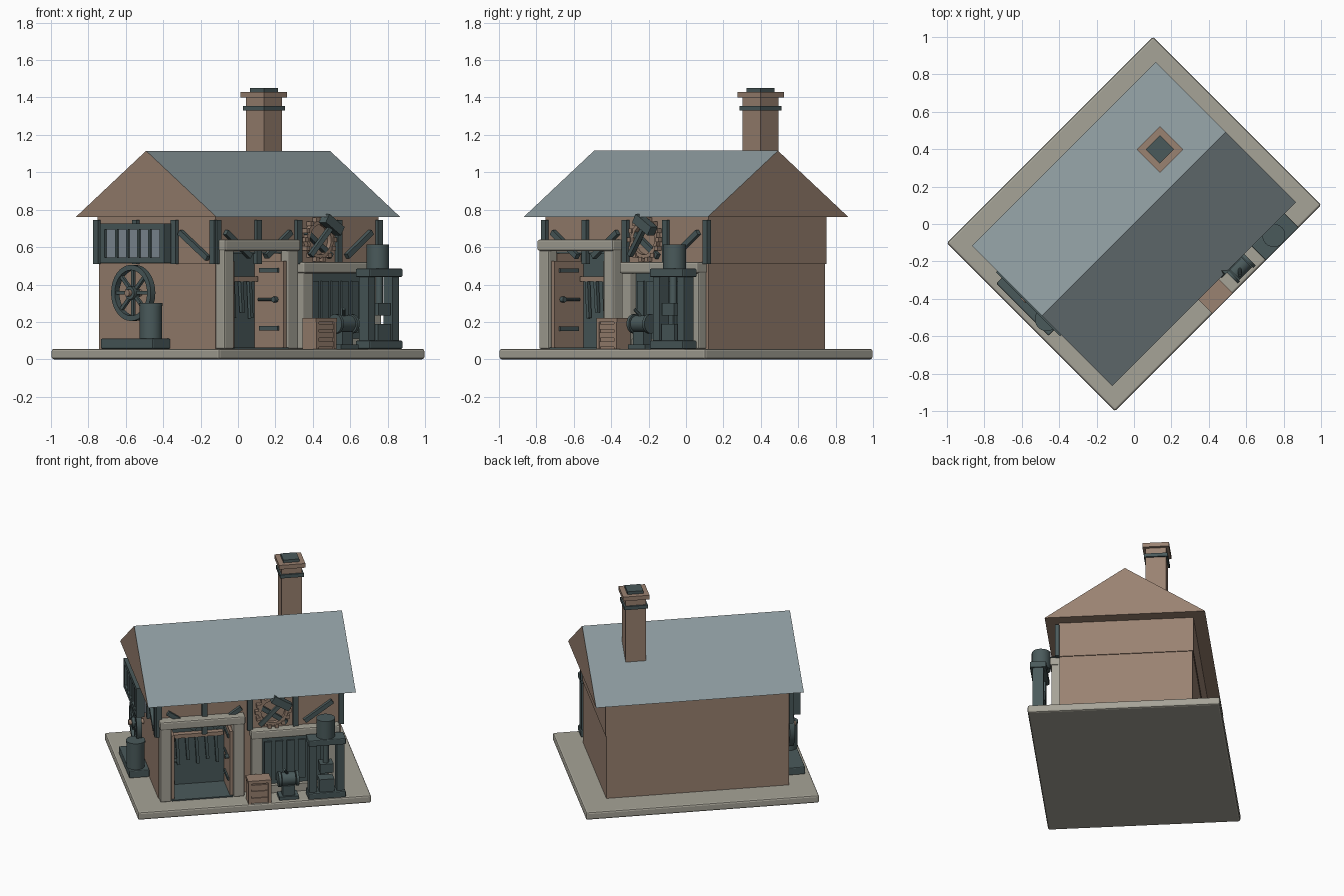
import bpy, bmesh, math
from mathutils import Matrix, Vector

cube = bpy.data.objects.get("Cube")
if cube:
    bpy.data.objects.remove(cube, do_unlink=True)

TURN = Matrix.Rotation(math.radians(45), 4, 'Z')  # building sits diagonally


def material(name, r, g, b):
    lin = [((c / 255 + 0.055) / 1.055) ** 2.4 for c in (r, g, b)] + [1]
    m = bpy.data.materials.new(name)
    m.use_nodes = True
    m.diffuse_color = lin
    m.node_tree.nodes["Principled BSDF"].inputs["Base Color"].default_value = lin
    return m


BROWN = material("warm_brown", 154, 130, 113)
ROOF = material("slate_blue", 139, 153, 157)
STONE = material("pale_stone", 166, 163, 151)
DARK = material("dark_iron", 74, 90, 91)
GLASS = material("grey_glass", 128, 141, 150)


def finish(name, bm, mats, smooth=False):
    bmesh.ops.recalc_face_normals(bm, faces=bm.faces)
    bm.transform(TURN)
    mesh = bpy.data.meshes.new(name)
    bm.to_mesh(mesh)
    bm.free()
    for m in mats:
        mesh.materials.append(m)
    ob = bpy.data.objects.new(name, mesh)
    bpy.context.scene.collection.objects.link(ob)
    if smooth:
        bpy.ops.object.select_all(action='DESELECT')
        ob.select_set(True)
        bpy.context.view_layer.objects.active = ob
        bpy.ops.object.shade_smooth_by_angle()
    return ob


def cuboid(name, size, matrix, mat, bevel=0):
    bm = bmesh.new()
    bmesh.ops.create_cube(bm, size=1, matrix=Matrix.Diagonal((*size, 1)))
    if bevel:
        bmesh.ops.bevel(bm, geom=bm.edges[:], offset=bevel, segments=2,
                        profile=0.5, affect='EDGES')
    bm.transform(matrix)
    return finish(name, bm, [mat])


def box(name, x, y, z, mat, bevel=0):
    mid = [sum(r) / 2 for r in (x, y, z)]
    return cuboid(name, [r[1] - r[0] for r in (x, y, z)],
                  Matrix.Translation(mid), mat, bevel)


def along(p, q):
    p, q = Vector(p), Vector(q)
    rot = (q - p).to_track_quat('Z', 'Y').to_matrix().to_4x4()
    return Matrix.Translation((p + q) / 2) @ rot, (q - p).length


def bar(name, p, q, w, mat):
    m, length = along(p, q)
    return cuboid(name, (w, w, length), m, mat)


def rod(name, p, q, r, mat, sides=20):
    m, length = along(p, q)
    bm = bmesh.new()
    bmesh.ops.create_cone(bm, cap_ends=True, segments=sides, radius1=r,
                          radius2=r, depth=length, matrix=m)
    return finish(name, bm, [mat], True)


def ring(name, p, q, r_out, r_in, mat, sides=32):
    m, length = along(p, q)
    bm = bmesh.new()
    loop = [(r_out, -.5), (r_out, .5), (r_in, .5), (r_in, -.5)]
    rows = [[bm.verts.new(m @ Vector((r * math.cos(a), r * math.sin(a), h * length)))
             for r, h in loop]
            for a in (math.tau * i / sides for i in range(sides))]
    for i in range(sides):
        a, b = rows[i - 1], rows[i]
        for k in range(4):
            bm.faces.new((a[k - 1], a[k], b[k], b[k - 1]))
    return finish(name, bm, [mat], True)


# ground slab
box("base_slab", (-.78, .78), (-.636, .636), (0, .056), STONE, .012)

# walls, in two storeys, leaving a doorway recess
for name, e, z in (("lower", 0, (.05, .51)), ("upper", .006, (.51, .765))):
    a, b = .61 + e, .44 + e
    box(name + "_wall", (-a, a), (-.25, b), z, BROWN)
    box(name + "_wall_right", (-.12, a), (-b, -.25), z, BROWN)
    box(name + "_wall_left", (-a, -.53), (-b, -.25), z, BROWN)
box("wall_over_door", (-.53, -.12), (-.446, -.25), (.575, .765), BROWN)

# roof: slate slopes, brown gables and underside
bm = bmesh.new()
ends = [[bm.verts.new((x, y, z)) for y, z in ((-.53, .762), (.53, .762), (0, 1.115))]
        for x in (-.695, .695)]
for end in ends:
    bm.faces.new(end)
for k in range(3):
    bm.faces.new((ends[0][k - 1], ends[0][k], ends[1][k], ends[1][k - 1]))
bm.normal_update()
for f in bm.faces:
    f.material_index = int(abs(f.normal.y) > .3)
finish("roof", bm, [BROWN, ROOF])

# chimney, stacked square sections
for name, h, z0, z1, mat in (("shaft", .068, .85, 1.4, BROWN), ("band", .079, 1.33, 1.355, DARK),
                             ("cap", .088, 1.4, 1.43, BROWN), ("flue", .053, 1.43, 1.45, DARK)):
    box("chimney_" + name, (.38 - h, .38 + h), (.184 - h, .184 + h), (z0, z1), mat)

# timber framing on the front and one gable
TOP, LOW = .745, .51
for i in range(5):
    x = -.61 + .305 * i
    box("front_post", (x - .018, x + .018), (-.468, -.44), (LOW, TOP), DARK)
    if i < 4:
        za, zb = (.68, .55) if i % 2 == 0 else (.55, .68)
        bar("front_brace", (x + .06, -.455, za), (x + .245, -.455, zb), .03, DARK)
for i in range(4):
    y = -.44 + .2933 * i
    box("gable_post", (-.638, -.61), (y - .018, y + .018), (LOW, TOP), DARK)
bar("gable_brace", (-.625, -.19, .68), (-.625, -.4, .54), .03, DARK)


# stone surrounds
def surround(name, x0, x1, top, v):
    w = .073
    for a in (x0, x1 - w):
        box(name + "_jamb", (a, a + w), (v, -.42), (.055, top - .02), STONE, .008)
    box(name + "_lintel", (x0 - .005, x1 + .005), (v - .01, -.42), (top - .06, top),
        STONE, .01)


surround("door", -.607, -.045, .64, -.505)
surround("forge", .005, .59, .52, -.495)

# doorway interior
box("recess_back", (-.53, -.12), (-.262, -.25), (.055, .575), DARK)
box("recess_floor", (-.53, -.12), (-.5, -.25), (.055, .064), DARK)
box("recess_ceiling", (-.53, -.12), (-.45, -.25), (.566, .576), DARK)
box("tool_rail", (-.5, -.15), (-.3, -.262), (.415, .442), BROWN)
for i in range(5):
    x = -.46 + .065 * i
    bar("hanging_tool", (x, -.285, .42), (x + .012, -.285, .22 + .03 * (i % 2)), .02, DARK)

# doors folded open against the sides of the recess
for x, s in ((-.53, 1), (-.12, -1)):
    box("door_leaf", sorted((x, x + s * .02)), (-.485, -.265), (.064, .525), BROWN)
    f = x + s * .024
    for z in (.165, .475):
        box("hinge_strap", sorted((x + s * .018, x + s * .03)), (-.45, -.31), (z - .012, z + .012), DARK)
    rod("door_bolt", (f, -.43, .32), (f, -.3, .32), .008, DARK, 10)
    rod("door_knob", (x, -.43, .32), (x + s * .045, -.43, .32), .015, DARK, 12)

# forge panel with upright planks
box("forge_panel", (.075, .52), (-.455, -.44), (.056, .465), DARK)
for i in range(6):
    x = .12 + .075 * i
    box("forge_plank", (x - .025, x + .025), (-.467, -.45), (.14, .42), DARK)
box("forge_sill", (.075, .52), (-.485, -.45), (.056, .11), STONE)

# power press
cx, cy = .485, -.582
for z0, z1 in ((.056, .1), (.44, .485)):
    box("press_slab", (cx - .125, cx + .125), (cy - .054, cy + .054), (z0, z1), DARK, .006)
for s in (-1, 1):
    x = cx + s * .092
    box("press_post", (x - .025, x + .025), (cy - .035, cy + .035), (.1, .44), DARK)
rod("press_tank", (cx, cy + .01, .485), (cx, cy + .01, .615), .062, DARK)
rod("press_ram", (cx, cy, .29), (cx, cy, .44), .02, DARK)
box("press_head", (cx - .045, cx + .045), (cy - .04, cy + .04), (.235, .3), DARK)
box("press_anvil", (cx - .05, cx + .05), (cy - .04, cy + .04), (.1, .19), DARK)

# bench grinder on a stand
gx, gy = .235, -.565
box("grinder_foot", (gx - .065, gx + .065), (gy - .045, gy + .045), (.056, .08), DARK)
box("grinder_stand", (gx - .04, gx + .04), (gy - .03, gy + .03), (.08, .15), DARK)
rod("grinder_motor", (gx - .045, gy, .19), (gx + .045, gy, .19), .045, DARK)
for s in (-1, 1):
    rod("grinder_wheel", (gx + s * .05, gy, .19), (gx + s * .068, gy, .19), .052, DARK)
rod("grinder_lever", (gx, gy, .22), (gx - .03, gy - .03, .27), .009, DARK, 10)

# slatted crate
kx, ky = .035, -.582
box("crate_body", (kx - .065, kx + .065), (ky - .042, ky + .042), (.056, .2), BROWN)
for z in (.066, .115, .16):
    box("crate_slat", (kx - .072, kx + .072), (ky - .049, ky + .049), (z, z + .03), BROWN)
box("crate_rim", (kx - .078, kx + .078), (ky - .052, ky + .052), (.2, .222), BROWN)
for s in (-1, 1):
    box("crate_corner", (kx + s * .066 - .01, kx + s * .066 + .01), (ky - .053, ky + .053),
        (.056, .2), BROWN)

# emblem: toothed ring with a hammer
ex, ez = .152, .64
ring("emblem_ring", (ex, -.446, ez), (ex, -.472, ez), .1, .08, BROWN)
for i in range(14):
    a = math.tau * i / 14
    px, pz = ex + .108 * math.cos(a), ez + .108 * math.sin(a)
    box("emblem_tooth", (px - .012, px + .012), (-.478, -.446), (pz - .012, pz + .012), BROWN)
bar("hammer_handle", (ex - .09, -.485, ez - .085), (ex + .05, -.51, ez + .075), .026, DARK)
bar("hammer_head", (ex - .01, -.51, ez + .115), (ex + .105, -.51, ez + .045), .052, DARK)

# gable window
wy0, wy1, wz0, wz1 = -.145, .34, .515, .725
box("window_back", (-.69, -.61), (wy0 + .02, wy1 - .02), (wz0 + .02, wz1 - .02), GLASS)
for a, b in ((wy0, wy0 + .035), (wy1 - .035, wy1)):
    box("window_side", (-.705, -.65), (a, b), (wz0, wz1), DARK)
for a, b in ((wz0, wz0 + .03), (wz1 - .03, wz1)):
    box("window_rail", (-.705, -.65), (wy0, wy1), (a, b), DARK)
for i in range(1, 5):
    y = wy0 + .035 + (wy1 - wy0 - .07) * i / 5
    box("window_bar", (-.7, -.68), (y - .008, y + .008), (wz0, wz1), DARK)

# spoked wheel and tank below the window
hy, hz = .13, .355
ring("wheel_rim", (-.645, hy, hz), (-.68, hy, hz), .15, .122, DARK)
for i in range(8):
    a = math.tau * i / 8
    bar("wheel_spoke", (-.662, hy, hz),
        (-.662, hy + .13 * math.cos(a), hz + .13 * math.sin(a)), .018, DARK)
rod("wheel_hub", (-.645, hy, hz), (-.69, hy, hz), .035, DARK)
rod("wheel_axle", (-.6, hy, hz), (-.71, hy, hz), .018, BROWN)
box("tank_plinth", (-.745, -.61), (-.1, .295), (.056, .11), DARK, .006)
rod("tank", (-.69, -.03, .11), (-.69, -.03, .29), .06, DARK)
rod("tank_lid", (-.69, -.03, .285), (-.69, -.03, .3), .064, DARK)
